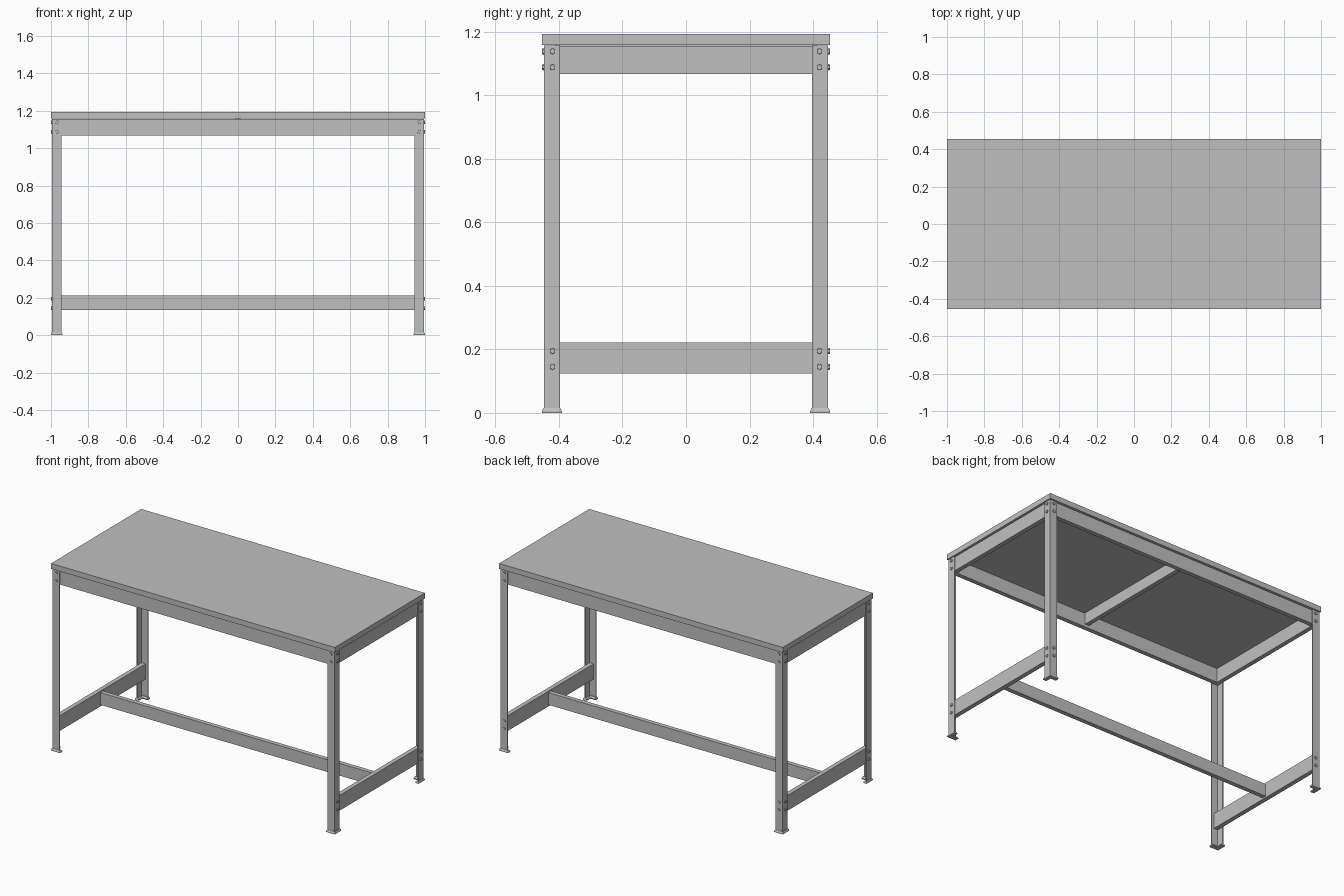
import bpy
import bmesh
from mathutils import Matrix, Vector

cube = bpy.data.objects.get("Cube")
if cube:
    bpy.data.objects.remove(cube, do_unlink=True)

# One painted-steel grey for the whole bench
GREY = (0.53, 0.53, 0.53, 1)
steel = bpy.data.materials.new("light_grey_steel")
steel.use_nodes = True
steel.diffuse_color = GREY
steel.node_tree.nodes["Principled BSDF"].inputs["Base Color"].default_value = GREY

HALF_X, HALF_Y = 0.994, 0.447      # outer faces of the legs
LEG_W, LEG_T, LEG_TOP = 0.05, 0.006, 1.157
RAIL_T = 0.028


def finish(name, bm):
    bmesh.ops.recalc_face_normals(bm, faces=bm.faces)
    mesh = bpy.data.meshes.new(name)
    bm.to_mesh(mesh)
    bm.free()
    mesh.materials.append(steel)
    obj = bpy.data.objects.new(name, mesh)
    bpy.context.collection.objects.link(obj)
    return obj


def box(name, low, high):
    low, high = Vector(low), Vector(high)
    bm = bmesh.new()
    bmesh.ops.create_cube(bm, size=1)
    bmesh.ops.scale(bm, vec=high - low, verts=bm.verts)
    bmesh.ops.translate(bm, vec=(low + high) / 2, verts=bm.verts)
    return finish(name, bm)


def angle_section(grow, thick):
    """L outline with its corner outwards, spreading towards the centre."""
    a, b, w = -grow, LEG_W + grow, thick + grow
    return [(a, a), (b, a), (b, w), (w, w), (w, b), (a, b)]


def angle_iron(name, sx, sy, levels):
    """Loft L sections given as (height, grow, thickness) on one corner."""
    bm = bmesh.new()
    rings = []
    for z, grow, thick in levels:
        rings.append([bm.verts.new((sx * (HALF_X - u), sy * (HALF_Y - v), z))
                      for u, v in angle_section(grow, thick)])
    for r0, r1 in zip(rings, rings[1:]):
        for i in range(len(r0)):
            j = (i + 1) % len(r0)
            bm.faces.new((r0[i], r0[j], r1[j], r1[i]))
    bm.faces.new(rings[0])
    bm.faces.new(rings[-1])
    return finish(name, bm)


def bolt(name, position, direction):
    """Hexagonal bolt head sitting on a leg face."""
    bm = bmesh.new()
    bmesh.ops.create_cone(bm, cap_ends=True, segments=6, radius1=0.01,
                          radius2=0.009, depth=0.008)
    turn = Vector(direction).to_track_quat('Z', 'Y').to_matrix().to_4x4()
    bmesh.ops.transform(bm, matrix=Matrix.Translation(position) @ turn,
                        verts=bm.verts)
    return finish(name, bm)


# Worktop
box("worktop", (-1, -0.454, 1.158), (1, 0.454, 1.192))

in_x, in_y = HALF_X - LEG_T, HALF_Y - LEG_T    # inner faces of the leg angles

# Aprons and low end rails, fixed behind the leg angles
for s, side in ((-1, "front"), (1, "back")):
    ys = sorted((s * in_y, s * (in_y - RAIL_T)))
    box(side + "_apron", (-in_x, ys[0], 1.067), (in_x, ys[1], 1.155))
for s, side in ((-1, "right"), (1, "left")):
    xs = sorted((s * in_x, s * (in_x - RAIL_T)))
    end = in_y - RAIL_T
    box(side + "_apron", (xs[0], -end, 1.067), (xs[1], end, 1.155))
    box(side + "_end_rail", (xs[0], -in_y, 0.124), (xs[1], in_y, 0.221))

# Middle stretcher and cross beam under the worktop
reach_x, reach_y = in_x - RAIL_T, in_y - RAIL_T
box("stretcher", (-reach_x, -RAIL_T / 2, 0.134), (reach_x, RAIL_T / 2, 0.212))
box("cross_beam", (-RAIL_T / 2, -reach_y, 1.085), (RAIL_T / 2, reach_y, 1.158))

# Legs, feet and bolts on each corner
UPPER, LOWER = (1.138, 1.088), (0.195, 0.145)
for sx in (-1, 1):
    for sy in (-1, 1):
        corner = ("back" if sy > 0 else "front") + ("_left" if sx > 0 else "_right")
        angle_iron(corner + "_leg", sx, sy,
                   [(0.006, 0, LEG_T), (LEG_TOP, 0, LEG_T)])
        angle_iron(corner + "_foot", sx, sy,
                   [(0, 0.006, 0.012), (0.006, 0.006, 0.012), (0.015, 0.002, 0.008)])
        bx, by = sx * (HALF_X - 0.027), sy * (HALF_Y - 0.027)
        for z in UPPER + LOWER:
            bolt(corner + "_end_bolt", (sx * (HALF_X + 0.002), by, z), (sx, 0, 0))
        # the lower long-side bolts exist on the back legs only
        for z in UPPER + (LOWER if sy > 0 else ()):
            bolt(corner + "_side_bolt", (bx, sy * (HALF_Y + 0.002), z), (0, sy, 0))
